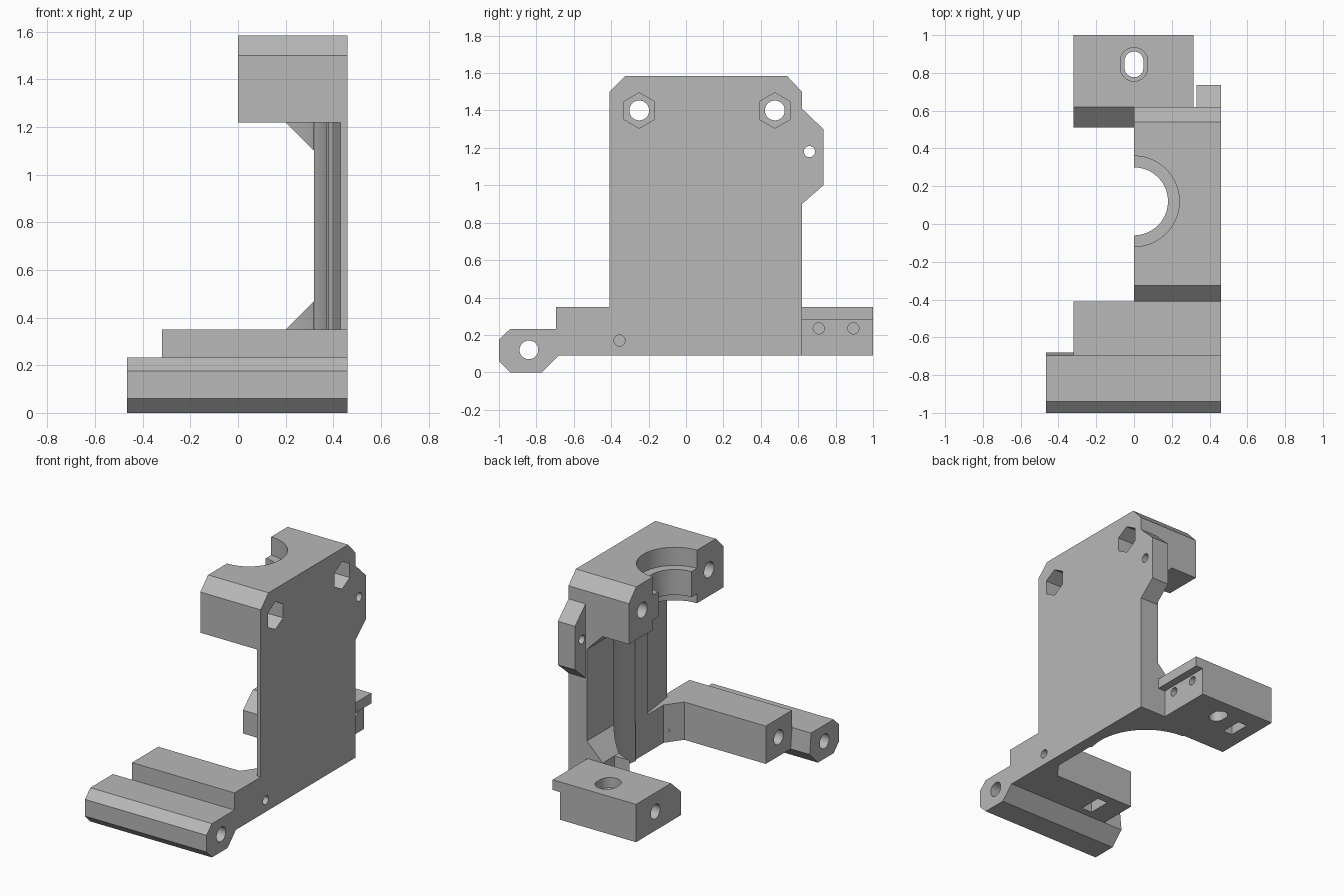
import bpy, bmesh, math

if "Cube" in bpy.data.objects:
    bpy.data.objects.remove(bpy.data.objects["Cube"], do_unlink=True)

grey = bpy.data.materials.new("plain grey plastic")
grey.use_nodes = True
COLOR = (0.48, 0.48, 0.48, 1)
grey.diffuse_color = COLOR
grey.node_tree.nodes["Principled BSDF"].inputs["Base Color"].default_value = COLOR


def prism(name, axis, pts, a, b):
    """Extrude a 2D profile along an axis from a to b."""
    place = {"x": lambda u, v, w: (w, u, v),
             "y": lambda u, v, w: (u, w, v),
             "z": lambda u, v, w: (u, v, w)}[axis]
    bm = bmesh.new()
    low = [bm.verts.new(place(u, v, a)) for u, v in pts]
    high = [bm.verts.new(place(u, v, b)) for u, v in pts]
    bm.faces.new(low)
    bm.faces.new(high)
    n = len(pts)
    for i in range(n):
        j = (i + 1) % n
        bm.faces.new((low[i], low[j], high[j], high[i]))
    bmesh.ops.recalc_face_normals(bm, faces=bm.faces)
    me = bpy.data.meshes.new(name)
    bm.to_mesh(me)
    bm.free()
    me.materials.append(grey)
    ob = bpy.data.objects.new(name, me)
    bpy.context.collection.objects.link(ob)
    return ob


def rect(u0, v0, u1, v1):
    return [(u0, v0), (u1, v0), (u1, v1), (u0, v1)]


def ring(u, v, r, n=40, stretch=0.0, turn=0.0):
    """Circle or polygon, optionally stretched along v into a slot."""
    out = []
    for i in range(n):
        t = turn + math.tau * (i + 0.5) / n
        s = math.sin(t)
        out.append((u + r * math.cos(t), v + r * s + math.copysign(stretch, s)))
    return out


def cut(ob, *cutters):
    """Subtract (axis, profile, start, end) solids from a part."""
    for spec in cutters:
        tool = prism("cutter", *spec)
        tool.hide_render = True
        mod = ob.modifiers.new("cut", "BOOLEAN")
        mod.operation, mod.solver, mod.object = "DIFFERENCE", "EXACT", tool
        deps = bpy.context.evaluated_depsgraph_get()
        me = bpy.data.meshes.new_from_object(ob.evaluated_get(deps))
        ob.modifiers.clear()
        ob.data = me
        bpy.data.objects.remove(tool, do_unlink=True)
    return ob


SIDE = 0.46                      # outer face of the side wall
FLOOR, DECK, CEIL, TOP = 0.09, 0.35, 1.22, 1.585
CY = 0.12                        # centre of the vertical bore
clearance = ("z", ring(0, CY, 0.38, 96), 0, CEIL + 0.001)
parts = []

# Base: front bar, narrow strip below the wall and rear mount in one plan
base = prism("base", "z", [
    (-0.32, -0.695), (SIDE, -0.695), (SIDE, 0.62), (0.26, 0.62), (0.26, 1),
    (-0.32, 1), (-0.32, 0.51), (0, 0.51), (0.2, 0.4), (0.32, 0.12),
    (0.38, 0), (0.38, -0.3), (0.3, -0.41), (-0.32, -0.41)], FLOOR, DECK)
cut(base, clearance,
    # sloped front edge of the rear mount
    ("x", [(0.49, 0.232), (0.631, 0.36), (0.49, 0.36)], -0.4, 0.2),
    # sensor slot with counterbore
    ("z", ring(0, 0.845, 0.05, 40, 0.018), 0, 0.5),
    ("z", ring(0, 0.845, 0.073, 40, 0.016), 0.28, 0.5),
    # screw holes along x and their nut slots
    ("x", ring(-0.55, 0.22, 0.05), -0.4, 0.02),
    ("x", ring(0.79, 0.22, 0.05), -0.4, -0.12),
    ("z", rect(-0.17, -0.63, -0.09, -0.47), 0, 0.29),
    ("z", rect(-0.22, 0.72, -0.15, 0.87), 0, 0.29),
    # small side holes
    ("x", ring(-0.355, 0.17, 0.03, 24), 0.36, 0.5),
    ("x", ring(0.71, 0.235, 0.03, 24), 0.1, 0.3),
    ("x", ring(0.895, 0.235, 0.03, 24), 0.1, 0.3))
parts.append(base)

# Lip along the side of the rear mount
parts.append(prism("rear_mount_lip", "z", rect(0.26, 0.62, 0.315, 1), 0.28, DECK))

# Front rod arm with through hole
arm = prism("rod_arm", "x", [
    (-0.94, 0), (-0.77, 0), (-0.68, FLOOR), (-0.695, 0.232), (-0.94, 0.232),
    (-1, 0.175), (-1, 0.06)], -0.465, SIDE)
parts.append(cut(arm, ("x", ring(-0.84, 0.12, 0.05), -0.6, 0.6)))

# Side wall, hollowed by the round clearance
wall = prism("side_wall", "z", [
    (SIDE, -0.41), (0.43, -0.41), (0.395, -0.15), (0.38, -0.13), (0.38, 0),
    (0.32, 0.15), (0.32, 0.62), (SIDE, 0.62)], DECK, CEIL)
parts.append(cut(wall, clearance))

# Slanted gussets at the foot and the head of the wall
for name, z, h in (("lower_gusset", DECK, 0.12), ("upper_gusset", CEIL, -0.12)):
    g = prism(name, "y", [(0.2, z), (0.32, z), (0.32, z + h)], 0.33, 0.62)
    parts.append(cut(g, clearance))

# Ear on the rear edge of the wall
ear = prism("wall_ear", "x", [
    (0.62, 0.9), (0.735, 1.0), (0.735, 1.3), (0.62, 1.41)], 0.33, SIDE)
parts.append(cut(ear, ("x", ring(0.66, 1.18, 0.03, 24), 0.2, 0.6)))

# Upper clamp half with stepped bore, bolt holes and hex nut pockets
clamp = prism("upper_clamp", "x", [
    (-0.41, CEIL), (0.62, CEIL), (0.62, 1.5), (0.54, TOP), (-0.325, TOP),
    (-0.41, 1.5)], 0, SIDE)
cut(clamp,
    ("z", ring(0, CY, 0.18, 64), 1, 2),
    ("z", ring(0, CY, 0.24, 64), 1.46, 2),
    ("z", ring(0, CY, 0.24, 64), 1, 1.285))
for y in (-0.25, 0.475):
    cut(clamp, ("x", ring(y, 1.4, 0.053), -0.1, 0.6),
        ("x", ring(y, 1.4, 0.095, 6), 0.34, 0.6))
parts.append(clamp)

# Smooth bores, crisp edges
bpy.ops.object.select_all(action="DESELECT")
for ob in parts:
    ob.select_set(True)
bpy.context.view_layer.objects.active = parts[0]
bpy.ops.object.shade_smooth_by_angle(angle=math.radians(20))
